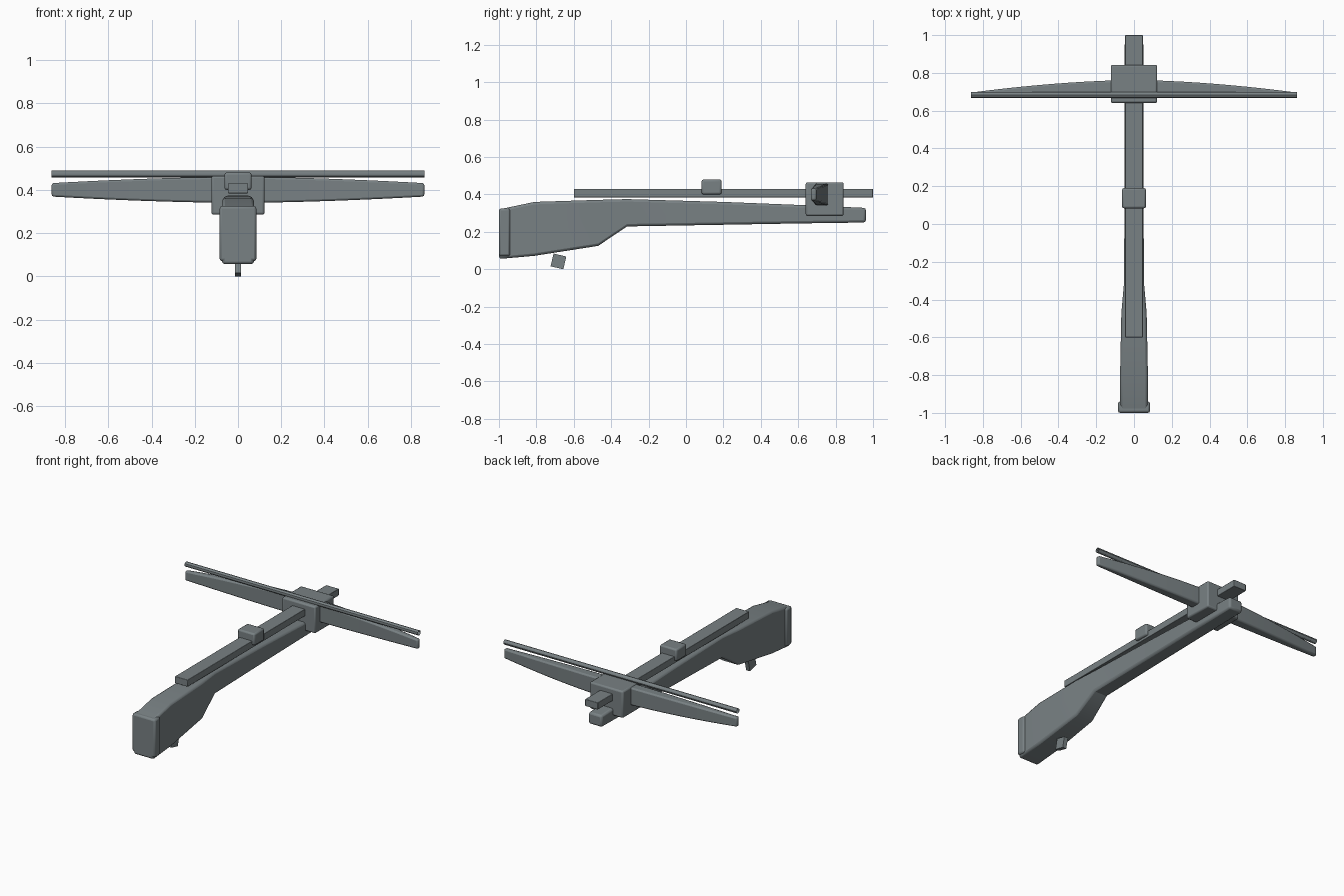
import bpy, bmesh, math

if "Cube" in bpy.data.objects:
    bpy.data.objects.remove(bpy.data.objects["Cube"])

metal = bpy.data.materials.new("slate_grey")
metal.diffuse_color = (0.19, 0.22, 0.23, 1)
metal.use_nodes = True
metal.node_tree.nodes["Principled BSDF"].inputs["Base Color"].default_value = metal.diffuse_color


def finish(name, bm, bevel=0.0, segments=2):
    """Turn a bmesh into a named, rounded object."""
    bmesh.ops.recalc_face_normals(bm, faces=bm.faces)
    mesh = bpy.data.meshes.new(name)
    bm.to_mesh(mesh)
    bm.free()
    mesh.materials.append(metal)
    ob = bpy.data.objects.new(name, mesh)
    bpy.context.collection.objects.link(ob)
    if bevel:
        mod = ob.modifiers.new("Bevel", 'BEVEL')
        mod.width = bevel
        mod.segments = segments
        mod.limit_method = 'ANGLE'
        mod.angle_limit = math.radians(40)
    bpy.context.view_layer.objects.active = ob
    ob.select_set(True)
    bpy.ops.object.shade_smooth_by_angle(angle=math.radians(30))
    ob.select_set(False)
    return ob


def box(name, lo, hi, bevel=0.0):
    bm = bmesh.new()
    bmesh.ops.create_cube(bm, size=1)
    for v in bm.verts:
        v.co = [(a + b) / 2 + c * (b - a) for a, b, c in zip(lo, hi, v.co)]
    return finish(name, bm, bevel)


def loft(name, rings, bevel):
    """Skin a row of four-cornered sections and cap both ends."""
    bm = bmesh.new()
    loops = [[bm.verts.new(p) for p in ring] for ring in rings]
    for a, b in zip(loops, loops[1:]):
        for i in range(4):
            j = (i + 1) % 4
            bm.faces.new((a[i], a[j], b[j], b[i]))
    bm.faces.new(loops[0])
    bm.faces.new(loops[-1])
    return finish(name, bm, bevel)


# Stock: stations of y, bottom, top, half width
stations = [(-1.0, 0.055, 0.32, 0.074), (-0.81, 0.072, 0.36, 0.074),
            (-0.47, 0.125, 0.371, 0.067), (-0.315, 0.229, 0.375, 0.053),
            (0.2, 0.238, 0.36, 0.05), (0.6, 0.245, 0.344, 0.05),
            (0.962, 0.25, 0.328, 0.05)]
loft("stock", [[(-w, y, b), (w, y, b), (w, y, t), (-w, y, t)]
               for y, b, t, w in stations], 0.013)
box("butt_plate", (-0.085, -1.0, 0.07), (0.085, -0.94, 0.325), 0.012)

# Rail, sight and the block that holds the bow
box("rail", (-0.047, -0.6, 0.384), (0.047, 1.0, 0.43), 0.003)
box("sight", (-0.063, 0.083, 0.4), (0.063, 0.19, 0.48), 0.01)
box("bow_block", (-0.123, 0.64, 0.285), (0.123, 0.843, 0.465), 0.01)

# Bow limbs: curved and tapering towards both tips
rings = []
for i in range(-10, 11):
    t = i / 10
    k = abs(t) ** 1.7
    front, back, h = 0.692 - 0.025 * k, 0.762 - 0.066 * k, 0.06 - 0.029 * k
    x = 0.862 * t
    rings.append([(x, front, 0.4 - h), (x, back, 0.4 - h),
                  (x, back, 0.4 + h), (x, front, 0.4 + h)])
loft("bow", rings, 0.009)

# Bowstring: open-ended tube
bm = bmesh.new()
bmesh.ops.create_cone(bm, cap_ends=False, segments=12, radius1=0.016,
                      radius2=0.016, depth=1.726)
for v in bm.verts:
    v.co = (v.co.z, v.co.x + 0.683, v.co.y + 0.473)
finish("bowstring", bm)

# Trigger: thin tilted plate
trigger = box("trigger", (-0.014, -0.035, -0.035), (0.014, 0.035, 0.035))
trigger.location = (0, -0.682, 0.042)
trigger.rotation_euler.x = math.radians(-13)
